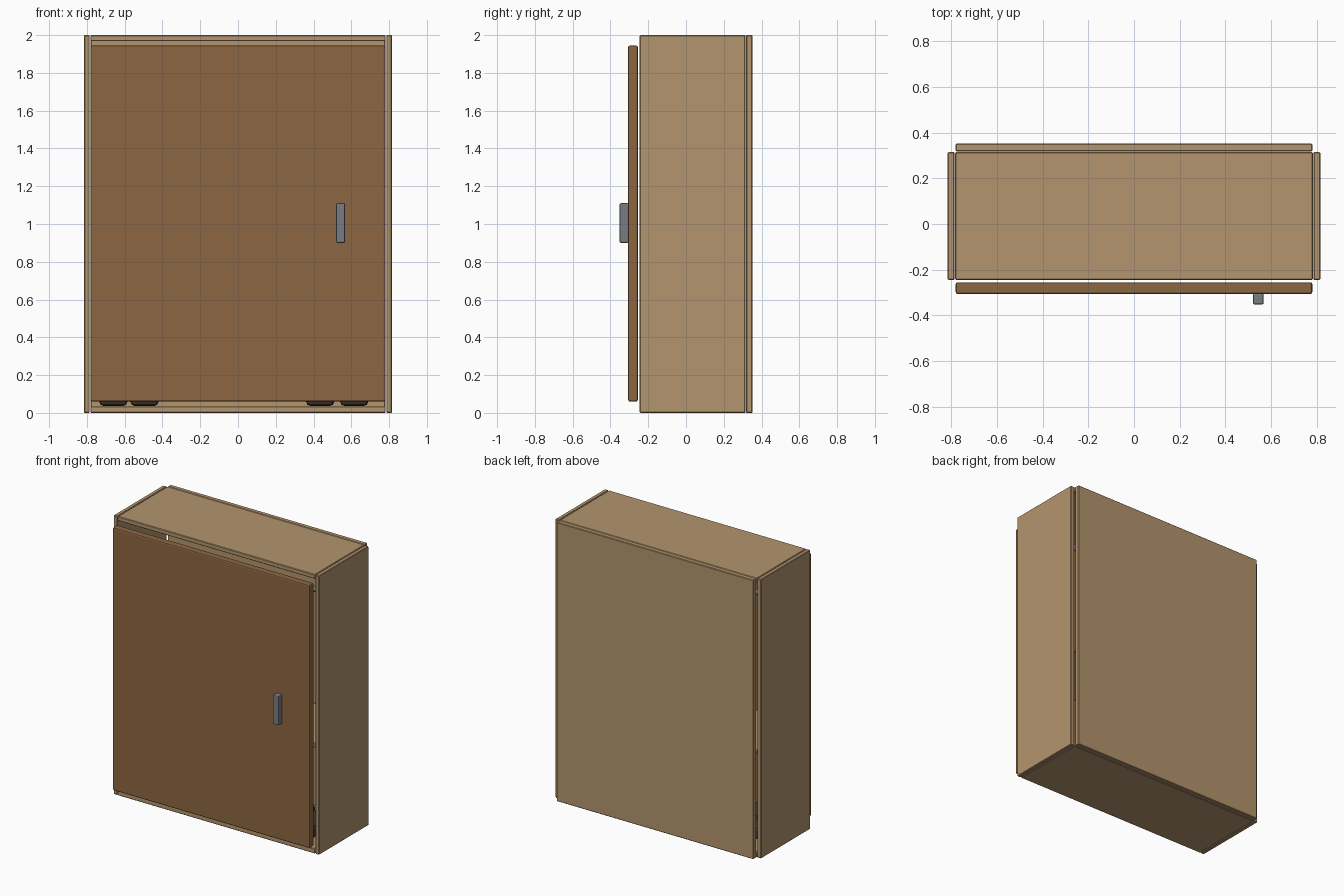
import bpy, math

if "Cube" in bpy.data.objects:
    bpy.data.objects.remove(bpy.data.objects["Cube"])


def material(name, rgb):
    m = bpy.data.materials.new(name)
    m.diffuse_color = (*rgb, 1)
    m.use_nodes = True
    m.node_tree.nodes["Principled BSDF"].inputs["Base Color"].default_value = m.diffuse_color
    return m


TAN = material("light_wood", (0.45, 0.30, 0.155))
BROWN = material("door_wood", (0.265, 0.133, 0.055))
METAL = material("grey_metal", (0.19, 0.20, 0.22))
DARK = material("dark_leather", (0.06, 0.045, 0.035))


def box(name, x, y, z, mat, bevel=0.004, segments=1):
    """Bevelled box from (min, max) ranges."""
    bpy.ops.mesh.primitive_cube_add(
        size=1, location=[(a + b) / 2 for a, b in (x, y, z)])
    ob = bpy.context.object
    ob.name = name
    ob.scale = [b - a for a, b in (x, y, z)]
    bpy.ops.object.transform_apply(location=False, rotation=False, scale=True)
    ob.data.materials.append(mat)
    if bevel:
        mod = ob.modifiers.new("edge", 'BEVEL')
        mod.width = bevel
        mod.segments = segments
    return ob


# Carcass panels
DEPTH = (-0.245, 0.315)
WIDTH = (-0.782, 0.782)
box("left_side", (-0.815, -0.785), DEPTH, (0, 2), TAN)
box("right_side", (0.785, 0.815), DEPTH, (0, 2), TAN)
box("top_panel", WIDTH, DEPTH, (1.968, 2), TAN)
box("bottom_panel", WIDTH, DEPTH, (0, 0.035), TAN)
box("back_panel", (-0.78, 0.78), (0.318, 0.352), (0, 2), TAN)

# Inner shelf and hanging rail
box("inner_shelf", WIDTH, (-0.2, 0.31), (0.735, 0.765), TAN)
bpy.ops.mesh.primitive_cylinder_add(vertices=16, radius=0.018, depth=1.56,
                                    location=(0, 0.03, 1.74),
                                    rotation=(0, math.pi / 2, 0))
rail = bpy.context.object
rail.name = "hanging_rail"
rail.data.materials.append(METAL)
bpy.ops.object.shade_smooth_by_angle()

# Door and handle
box("door", (-0.78, 0.78), (-0.306, -0.255), (0.06, 1.945), BROWN, 0.009, 2)
box("door_handle", (0.52, 0.567), (-0.352, -0.304), (0.9, 1.11), METAL, 0.007, 2)

# Two pairs of shoes standing on the bottom panel
for i, cx in enumerate((-0.66, -0.495, 0.435, 0.615)):
    box(f"shoe_{i + 1}", (cx - 0.075, cx + 0.075), (-0.18, 0.16),
        (0.036, 0.13), DARK, 0.025, 2)
